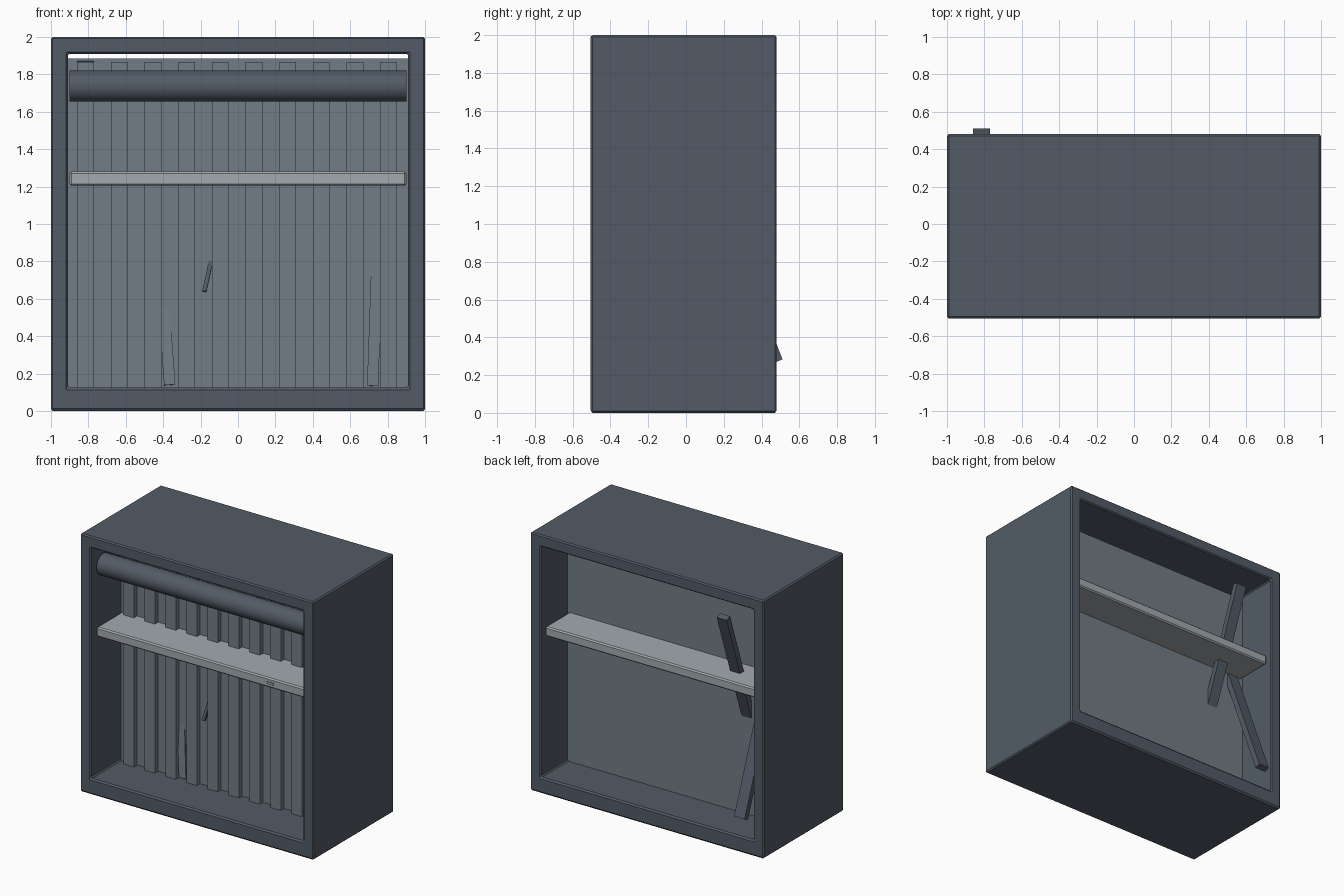
import bpy, bmesh, math
from mathutils import Vector

if "Cube" in bpy.data.objects:
    bpy.data.objects.remove(bpy.data.objects["Cube"])


def material(name, rgb):
    m = bpy.data.materials.new(name)
    m.diffuse_color = (*rgb, 1)
    m.use_nodes = True
    m.node_tree.nodes["Principled BSDF"].inputs["Base Color"].default_value = m.diffuse_color
    return m


DARK = material("slate", (0.085, 0.105, 0.132))
PANEL = material("grey_blue", (0.165, 0.205, 0.235))
LIGHT = material("pale_grey", (0.36, 0.40, 0.42))


def finish(name, bm, mat, bevel=0.0):
    bmesh.ops.recalc_face_normals(bm, faces=bm.faces)
    me = bpy.data.meshes.new(name)
    bm.to_mesh(me)
    bm.free()
    me.materials.append(mat)
    ob = bpy.data.objects.new(name, me)
    bpy.context.collection.objects.link(ob)
    if bevel:
        mod = ob.modifiers.new("Bevel", 'BEVEL')
        mod.width = bevel
        mod.segments = 1
    return ob


def box(name, x, y, z, mat, bevel=0.0):
    """Box from (min, max) pairs."""
    bm = bmesh.new()
    bmesh.ops.create_cube(bm, size=1)
    for v in bm.verts:
        v.co = Vector([(a + b) / 2 + c * (b - a) for (a, b), c in zip((x, y, z), v.co)])
    return finish(name, bm, mat, bevel)


def board(name, start, end, width, thick, mat):
    """Straight board between two points, its width along x."""
    a, b = Vector(start), Vector(end)
    d = (b - a).normalized()
    side = (Vector((1, 0, 0)) - d * d.x).normalized()
    up = d.cross(side)
    bm = bmesh.new()
    bmesh.ops.create_cube(bm, size=1)
    for v in bm.verts:
        c = v.co.copy()
        v.co = (a + b) / 2 + d * c.z * (b - a).length + side * c.x * width + up * c.y * thick
    return finish(name, bm, mat)


# Open box frame: outer and inner rings joined through front and back
FRONT, BACK = -0.505, 0.48
outer = (-1, 1, 0, 2)
inner = (-0.91, 0.91, 0.125, 1.91)
bm = bmesh.new()
rings = []
for (x0, x1, z0, z1), y in ((outer, FRONT), (inner, FRONT), (inner, BACK), (outer, BACK)):
    rings.append([bm.verts.new((x, y, z)) for x, z in ((x0, z0), (x1, z0), (x1, z1), (x0, z1))])
for i in range(4):
    p, q = rings[i], rings[(i + 1) % 4]
    for k in range(4):
        n = (k + 1) % 4
        bm.faces.new((p[k], p[n], q[n], q[k]))
finish("frame", bm, DARK, 0.01)

# Middle wall with ribs on its front
WALL = -0.135
box("wall", (-0.91, 0.91), (WALL, 0.15), (0.12, 1.885), PANEL)
for i in range(10):
    x = -0.86 + 0.18 * i
    box(f"rib_{i + 1}", (x, x + 0.09), (-0.175, WALL + 0.005), (0.125, 1.865), PANEL)

# Shelf through the wall, with a small catch on its front edge
box("shelf", (-0.9, 0.9), (-0.45, 0.44), (1.205, 1.28), LIGHT, 0.01)
box("shelf_catch", (0.57, 0.62), (-0.458, -0.445), (1.235, 1.252), LIGHT)

# Roller
bm = bmesh.new()
bmesh.ops.create_cone(bm, cap_ends=True, segments=32, radius1=0.083, radius2=0.083, depth=1.8)
for v in bm.verts:
    x, y, z = v.co
    v.co = (z, -0.365 + y, 1.737 + x)
roller = finish("roller", bm, DARK)
bpy.context.view_layer.objects.active = roller
roller.select_set(True)
bpy.ops.object.shade_smooth_by_angle(angle=math.radians(40))

# Loose boards leaning through the wall
board("leaning_board_low", (-0.815, 0.49, 0.275), (-0.815, -0.125, 1.875), 0.09, 0.045, DARK)
board("leaning_board_high", (-0.635, 0.45, 1.77), (-0.615, -0.10, 0.25), 0.085, 0.045, DARK)

# Splinter and slightly tilted slats between the ribs
board("splinter", (-0.18, -0.165, 0.64), (-0.145, -0.13, 0.80), 0.022, 0.02, DARK)
for i, (x, z0, z1, dx) in enumerate(((-0.365, 0.14, 0.55, -0.03), (0.72, 0.135, 1.0, 0.03))):
    board(f"loose_slat_{i + 1}", (x, WALL - 0.015, z0), (x + dx, WALL + 0.01, z1), 0.06, 0.02, PANEL)
